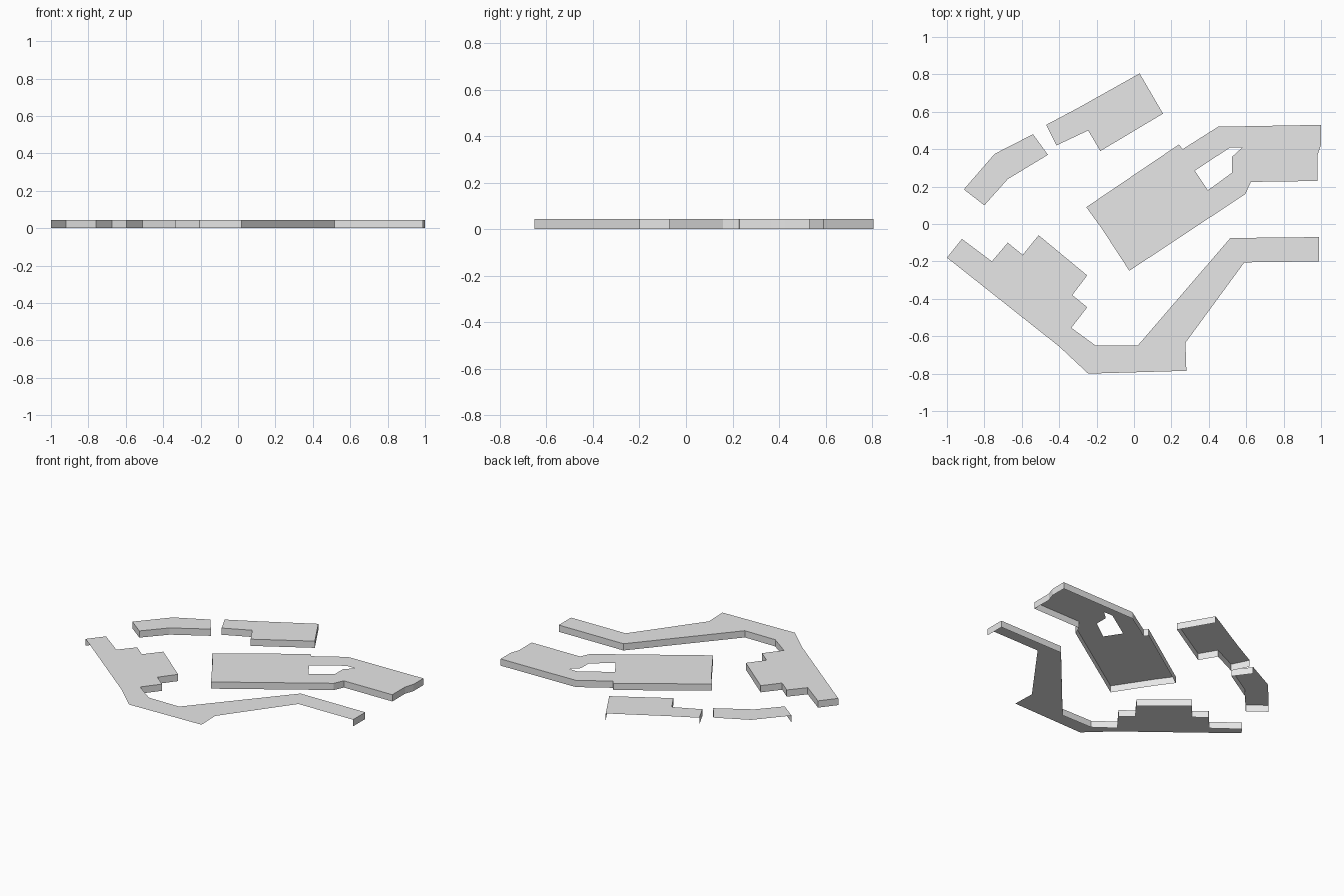
import bpy
import bmesh

HEIGHT = 0.045

cube = bpy.data.objects.get("Cube")
if cube:
    bpy.data.objects.remove(cube, do_unlink=True)

grey = bpy.data.materials.new("plain light grey")
grey.use_nodes = True
grey.diffuse_color = (0.8, 0.8, 0.8, 1)
grey.node_tree.nodes["Principled BSDF"].inputs["Base Color"].default_value = grey.diffuse_color


def add_block(name, walled, open_edge=(), hole=()):
    """Thin roof sheet with skirt walls hanging along the walled path (clockwise).
    The open_edge points close the outline without walls."""
    bm = bmesh.new()

    def loop(points):
        verts = [bm.verts.new((x, y, HEIGHT)) for x, y in points]
        edges = [bm.edges.new((a, b)) for a, b in zip(verts, verts[1:] + verts[:1])]
        return verts, edges

    # Roof sheet, with an optional opening
    rim, edges = loop(list(walled) + list(open_edge))
    if hole:
        edges += loop(hole)[1]
        bmesh.ops.triangle_fill(bm, edges=edges, use_beauty=True, normal=(0, 0, 1))
    else:
        bm.faces.new(rim)
    bm.normal_update()
    for face in bm.faces:
        if face.normal.z < 0:
            face.normal_flip()

    # Skirt walls, closed into a ring when there is no open edge
    top = rim[:len(walled)]
    foot = [bm.verts.new((v.co.x, v.co.y, 0)) for v in top]
    count = len(top)
    for i in range(count - 1 if open_edge else count):
        j = (i + 1) % count
        bm.faces.new((top[i], top[j], foot[j], foot[i]))

    mesh = bpy.data.meshes.new(name)
    bm.to_mesh(mesh)
    bm.free()
    mesh.materials.append(grey)
    obj = bpy.data.objects.new(name, mesh)
    bpy.context.collection.objects.link(obj)
    return obj


# Long stepped block wrapping the front side
add_block(
    "front_stepped_block",
    walled=[(-1, -0.18), (-0.92, -0.08), (-0.76, -0.2), (-0.675, -0.1),
            (-0.595, -0.165), (-0.51, -0.06), (-0.25, -0.275), (-0.33, -0.38),
            (-0.25, -0.445), (-0.335, -0.555), (-0.205, -0.65), (0.02, -0.65),
            (0.515, -0.075), (0.99, -0.07), (0.99, -0.2)],
    open_edge=[(0.59, -0.205), (0.275, -0.635), (0.28, -0.785),
               (-0.245, -0.8), (-0.4, -0.655)],
)

# Central block, walled all round, with an opening in its roof
add_block(
    "central_block",
    walled=[(-0.255, 0.09), (0.24, 0.425), (0.26, 0.4), (0.45, 0.52),
            (1, 0.53), (1, 0.425), (0.98, 0.365), (0.98, 0.23),
            (0.625, 0.225), (0.595, 0.16), (-0.025, -0.25), (-0.175, -0.02)],
    hole=[(0.325, 0.285), (0.515, 0.41), (0.58, 0.41),
          (0.525, 0.36), (0.525, 0.275), (0.395, 0.18)],
)

# Two blocks along the back, open on their outer sides
add_block(
    "back_left_block",
    walled=[(0.03, 0.805), (0.155, 0.59), (-0.18, 0.39),
            (-0.245, 0.5), (-0.415, 0.42), (-0.47, 0.53)],
    open_edge=[(-0.3, 0.62)],
)
add_block(
    "back_right_block",
    walled=[(-0.54, 0.48), (-0.46, 0.37), (-0.675, 0.24),
            (-0.8, 0.1), (-0.91, 0.185)],
    open_edge=[(-0.745, 0.375)],
)
